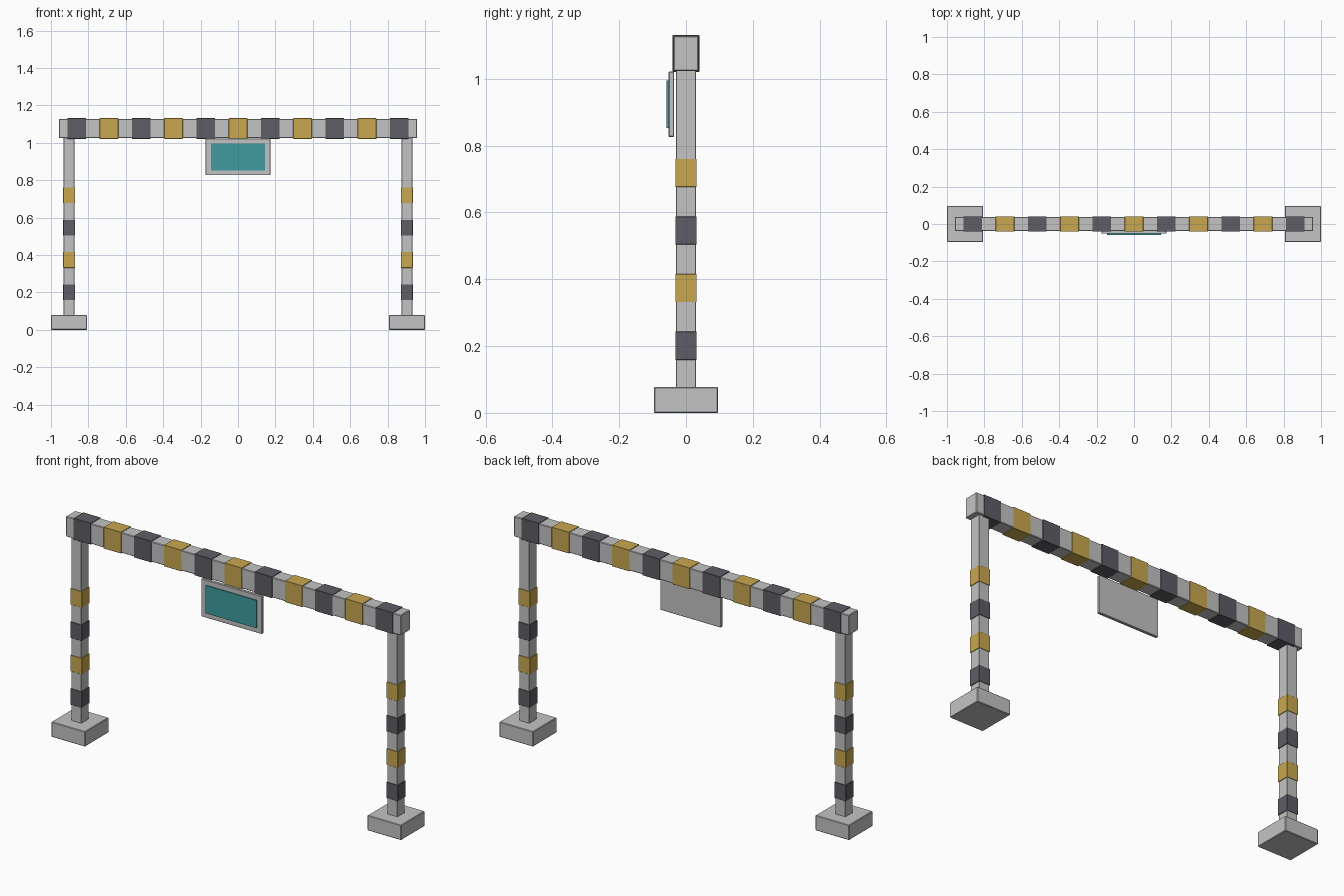
import bpy

if "Cube" in bpy.data.objects:
    bpy.data.objects.remove(bpy.data.objects["Cube"], do_unlink=True)


def make_material(name, rgb):
    mat = bpy.data.materials.new(name)
    mat.use_nodes = True
    mat.diffuse_color = (*rgb, 1)
    mat.node_tree.nodes["Principled BSDF"].inputs["Base Color"].default_value = (*rgb, 1)
    return mat


grey = make_material("light grey metal", (0.55, 0.55, 0.55))
dark = make_material("dark grey paint", (0.11, 0.11, 0.13))
yellow = make_material("yellow paint", (0.58, 0.39, 0.08))
teal = make_material("teal screen", (0.05, 0.33, 0.35))


def box(name, centre, size, mat, bevel=0.0):
    """Axis-aligned box with optional chamfered edges."""
    bpy.ops.mesh.primitive_cube_add(size=1, location=centre)
    obj = bpy.context.object
    obj.name = name
    obj.scale = size
    bpy.ops.object.transform_apply(location=False, rotation=False, scale=True)
    obj.data.materials.append(mat)
    if bevel:
        mod = obj.modifiers.new("chamfer", "BEVEL")
        mod.width = bevel
        mod.segments = 1
    return obj


# Feet, posts and the painted bands around each post
for side, x in (("right", -0.903), ("left", 0.903)):
    box(f"{side}_foot", (x, 0, 0.039), (0.193, 0.193, 0.078), grey, 0.003)
    box(f"{side}_post", (x, 0, 0.551), (0.058, 0.06, 0.95), grey, 0.002)
    for i in range(4):
        box(f"{side}_post_band_{i + 1}", (x, 0, 0.201 + i * 0.1725),
            (0.064, 0.064, 0.084), yellow if i % 2 else dark, 0.001)

# Overhead beam with alternating bands
box("beam", (0, 0, 1.076), (1.914, 0.076, 0.104), grey, 0.003)
for i in range(-5, 6):
    box(f"beam_band_{i + 6}", (i * 0.1725, 0, 1.076),
        (0.1, 0.08, 0.11), dark if i % 2 else yellow, 0.001)

# Hanging sign
box("sign_panel", (0, -0.044, 0.924), (0.346, 0.016, 0.195), grey, 0.002)
box("sign_screen", (0, -0.054, 0.924), (0.29, 0.008, 0.143), teal)
